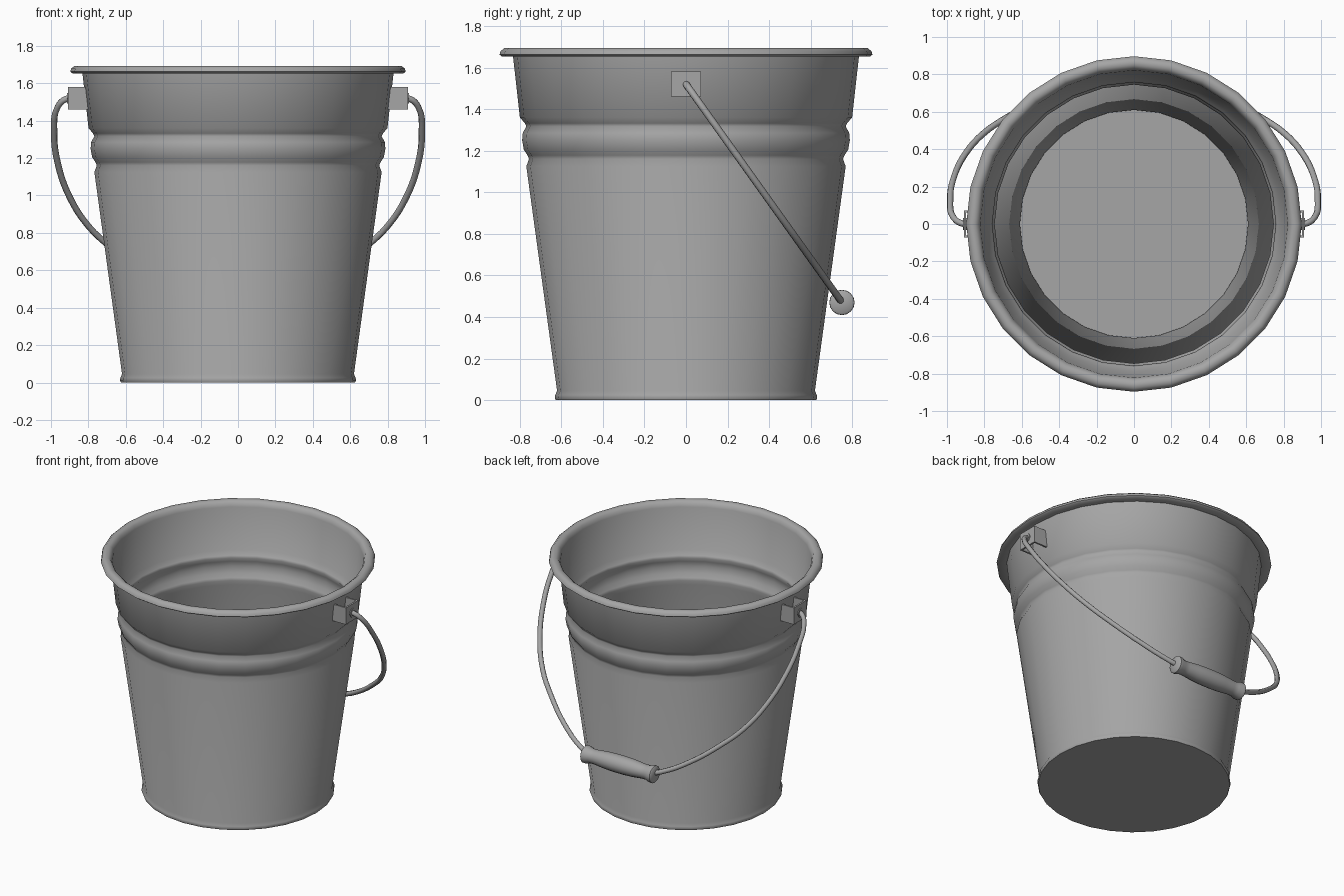
import bpy, bmesh, math
from mathutils import Vector, Matrix

if "Cube" in bpy.data.objects:
    bpy.data.objects.remove(bpy.data.objects["Cube"])

steel = bpy.data.materials.new("dark_steel")
steel.diffuse_color = (0.38, 0.38, 0.38, 1)
steel.use_nodes = True
steel.node_tree.nodes["Principled BSDF"].inputs["Base Color"].default_value = steel.diffuse_color


def finish(name, bm, angle=40):
    bmesh.ops.recalc_face_normals(bm, faces=bm.faces)
    me = bpy.data.meshes.new(name)
    bm.to_mesh(me)
    bm.free()
    me.materials.append(steel)
    ob = bpy.data.objects.new(name, me)
    bpy.context.collection.objects.link(ob)
    smooth(ob, angle)
    return ob


def smooth(ob, angle):
    bpy.ops.object.select_all(action='DESELECT')
    ob.select_set(True)
    bpy.context.view_layer.objects.active = ob
    bpy.ops.object.shade_smooth_by_angle(angle=math.radians(angle))


def lathe(name, profile, n, angle=40):
    """Spin (radius, z) points around z; radius 0 ends are welded."""
    bm = bmesh.new()
    rings = [[bm.verts.new((r * math.cos(2 * math.pi * i / n),
                            r * math.sin(2 * math.pi * i / n), z)) for i in range(n)]
             for r, z in profile]
    for a, b in zip(rings, rings[1:]):
        for i in range(n):
            j = (i + 1) % n
            bm.faces.new((a[i], a[j], b[j], b[i]))
    bmesh.ops.remove_doubles(bm, verts=bm.verts, dist=1e-5)
    return finish(name, bm, angle)


# Bucket: outer wall with pressed bead, rolled rim, thin inner wall and floor
wall = [(0.62, 0.045), (0.768, 1.125), (0.755, 1.16), (0.762, 1.178), (0.78, 1.205),
        (0.788, 1.25), (0.785, 1.285), (0.768, 1.317), (0.775, 1.332),
        (0.799, 1.36), (0.832, 1.655)]
outer = [(0, 0), (0.626, 0), (0.631, 0.012), (0.629, 0.025)] + wall
rim = [(0.885, 1.653), (0.897, 1.662), (0.892, 1.678), (0.875, 1.693),
       (0.85, 1.693), (0.832, 1.68)]
inner = [(r - 0.01, z) for r, z in reversed(wall)] + [(0.61, 0.02), (0, 0.02)]
lathe("bucket_body", outer + rim + inner, 28, 63)

# Folded ear brackets: U-shaped strips open at top and bottom, with a hex eyelet
for side, label in ((1, "right"), (-1, "left")):
    w, t = 0.073, 0.012
    outline = [(0, -w), (0.91, -w), (0.91, w), (0, w),
               (0, w - t), (0.91 - t, w - t), (0.91 - t, t - w), (0, t - w)]
    bm = bmesh.new()
    # x = 0 marks the flange ends, which follow the sloping wall
    low = [bm.verts.new((side * (x or 0.801), y, 1.46)) for x, y in outline]
    high = [bm.verts.new((side * (x or 0.815), y, 1.58)) for x, y in outline]
    bm.faces.new(low)
    bm.faces.new(high)
    for i in range(8):
        j = (i + 1) % 8
        bm.faces.new((low[i], low[j], high[j], high[i]))
    bmesh.ops.create_cone(bm, cap_ends=True, segments=6, radius1=0.032, radius2=0.032,
                          depth=0.03, matrix=Matrix.Translation((side * 0.9, 0, 1.52))
                          @ Matrix.Rotation(math.pi / 2, 4, 'Y'))
    finish(label + "_ear_bracket", bm, 30)

# Wire handle: half path mirrored, lying in a plane swung down to the back
pivot = Vector((0, 0, 1.52))
swing = Vector((0, 0.75, -1.05)).normalized()
half = [(0.85, 0), (0.92, 0.005), (0.965, 0.06), (0.983, 0.22), (0.965, 0.42),
        (0.90, 0.65), (0.80, 0.84), (0.68, 0.98), (0.5, 1.145), (0.32, 1.26), (0.25, 1.285)]
path = half + [(-x, s) for x, s in reversed(half)]
cu = bpy.data.curves.new("wire_handle", 'CURVE')
cu.dimensions = '3D'
cu.bevel_depth = 0.017
cu.bevel_resolution = 2
cu.resolution_u = 4
cu.use_fill_caps = True
cu.materials.append(steel)
sp = cu.splines.new('BEZIER')
sp.bezier_points.add(len(path) - 1)
for bp, (x, s) in zip(sp.bezier_points, path):
    bp.co = pivot + swing * s + Vector((x, 0, 0))
    bp.handle_left_type = bp.handle_right_type = 'AUTO'
wire = bpy.data.objects.new("wire_handle", cu)
bpy.context.collection.objects.link(wire)
bpy.ops.object.select_all(action='DESELECT')
wire.select_set(True)
bpy.context.view_layer.objects.active = wire
bpy.ops.object.convert(target='MESH')
smooth(bpy.context.view_layer.objects.active, 50)

# Turned grip with flared ends
g = [(0, 0.283), (0.05, 0.283), (0.06, 0.275), (0.06, 0.255), (0.05, 0.225),
     (0.05, 0.19), (0.058, 0.11), (0.061, 0.04)]
grip = lathe("handle_grip", g + [(r, -z) for r, z in reversed(g)], 16, 42)
grip.rotation_euler = (0, math.pi / 2, 0)
grip.location = (0, 0.75, 0.47)
